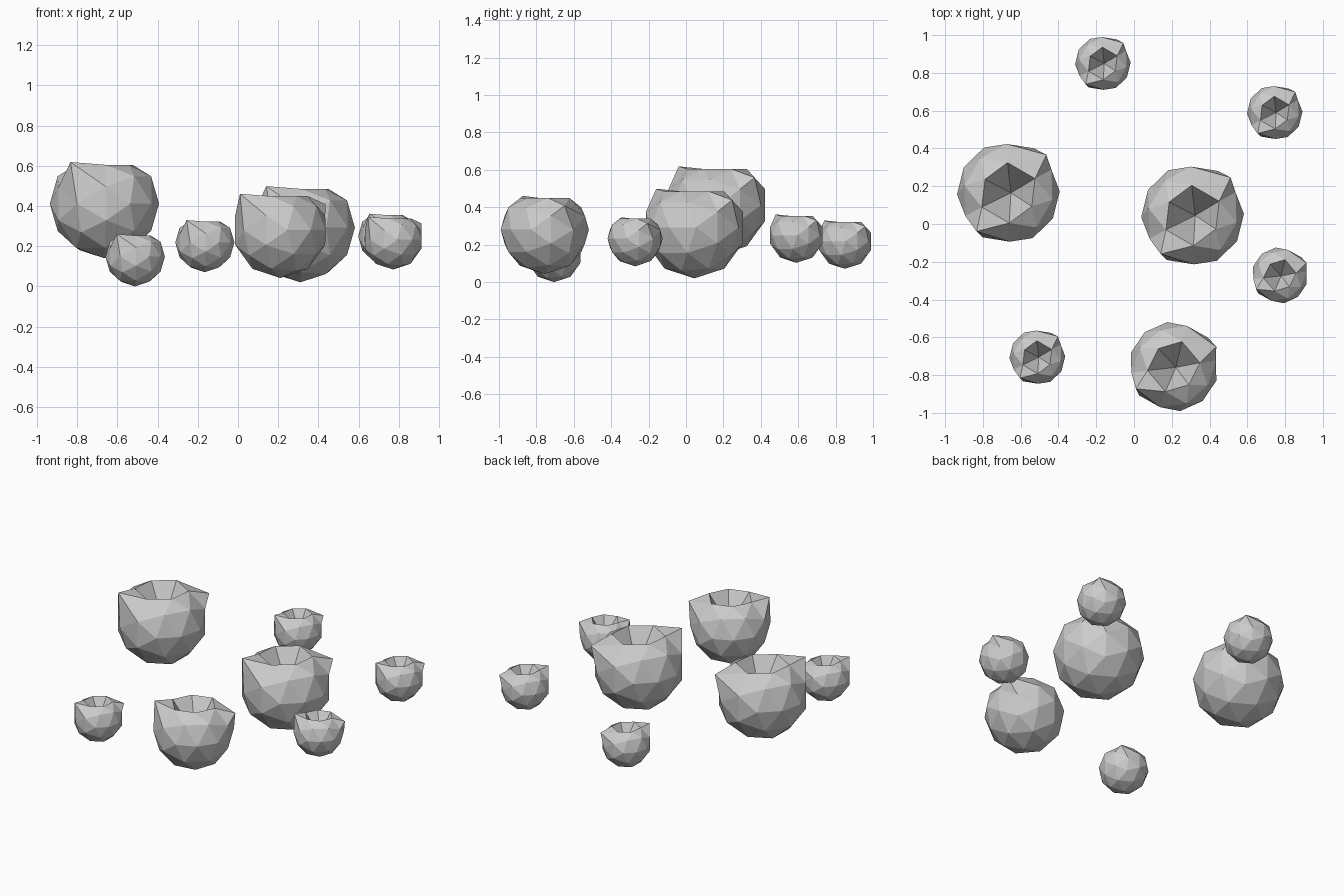
import bpy
import bmesh
from math import radians, atan2
from mathutils import Matrix, Vector

if "Cube" in bpy.data.objects:
    bpy.data.objects.remove(bpy.data.objects["Cube"], do_unlink=True)

# One plain stone colour
stone = bpy.data.materials.new("stone_grey")
stone.use_nodes = True
grey = (0.6, 0.6, 0.6, 1)
stone.diffuse_color = grey
stone.node_tree.nodes["Principled BSDF"].inputs["Base Color"].default_value = grey


def nearest(bm, point):
    return min(bm.verts, key=lambda v: (v.co - Vector(point)).length)


def hollow_rock_mesh():
    """Faceted ball with a six-sided pit in the top and two raised rim corners."""
    bm = bmesh.new()
    bmesh.ops.create_icosphere(bm, subdivisions=2, radius=1)

    # Turn a six-sided vertex to the top, its long axis pointing back left
    top = next(v for v in bm.verts if len(v.link_edges) == 6)
    turn = top.co.rotation_difference(Vector((0, 0, 1))).to_matrix()
    bmesh.ops.rotate(bm, verts=bm.verts[:], matrix=turn)
    ring = [e.other_vert(top) for e in top.link_edges]
    end = next(v for v in ring if len(v.link_edges) == 5)
    angle = radians(150) - atan2(end.co.y, end.co.x)
    bmesh.ops.rotate(bm, verts=bm.verts[:], matrix=Matrix.Rotation(angle, 3, "Z"))

    # Rim corners
    spike = nearest(bm, (-0.43, -0.74, 0.53))
    corner = nearest(bm, (0.43, 0.74, 0.53))
    spike.co = (-0.62, -0.75, 0.76)
    corner.co = (0.74, 0.74, 0.54)

    # Pit: flattened rim and sunken middle
    for v in ring:
        v.co.z = 0.71
    top.co = (0.05, 0, -0.1)

    for f in bm.faces:
        f.smooth = False
    bmesh.ops.recalc_face_normals(bm, faces=bm.faces[:])
    mesh = bpy.data.meshes.new("hollow_rock")
    bm.to_mesh(mesh)
    bm.free()
    mesh.materials.append(stone)
    return mesh


# Name, centre, radius, turn in degrees
rocks = [
    ("large_rock_right", (-0.665, 0.165, 0.412), 0.272, 0),
    ("large_rock_middle", (0.31, 0.045, 0.292), 0.272, 0),
    ("large_rock_front", (0.21, -0.755, 0.28), 0.238, -20),
    ("small_rock_back", (-0.165, 0.85, 0.218), 0.147, 0),
    ("small_rock_back_left", (0.745, 0.59, 0.25), 0.147, 0),
    ("small_rock_left", (0.772, -0.272, 0.233), 0.149, -20),
    ("small_rock_front_right", (-0.512, -0.705, 0.148), 0.148, 0),
]

mesh = hollow_rock_mesh()
for name, centre, radius, turn in rocks:
    rock = bpy.data.objects.new(name, mesh)
    bpy.context.collection.objects.link(rock)
    rock.location = centre
    rock.scale = (radius, radius, radius)
    rock.rotation_euler.z = radians(turn)
